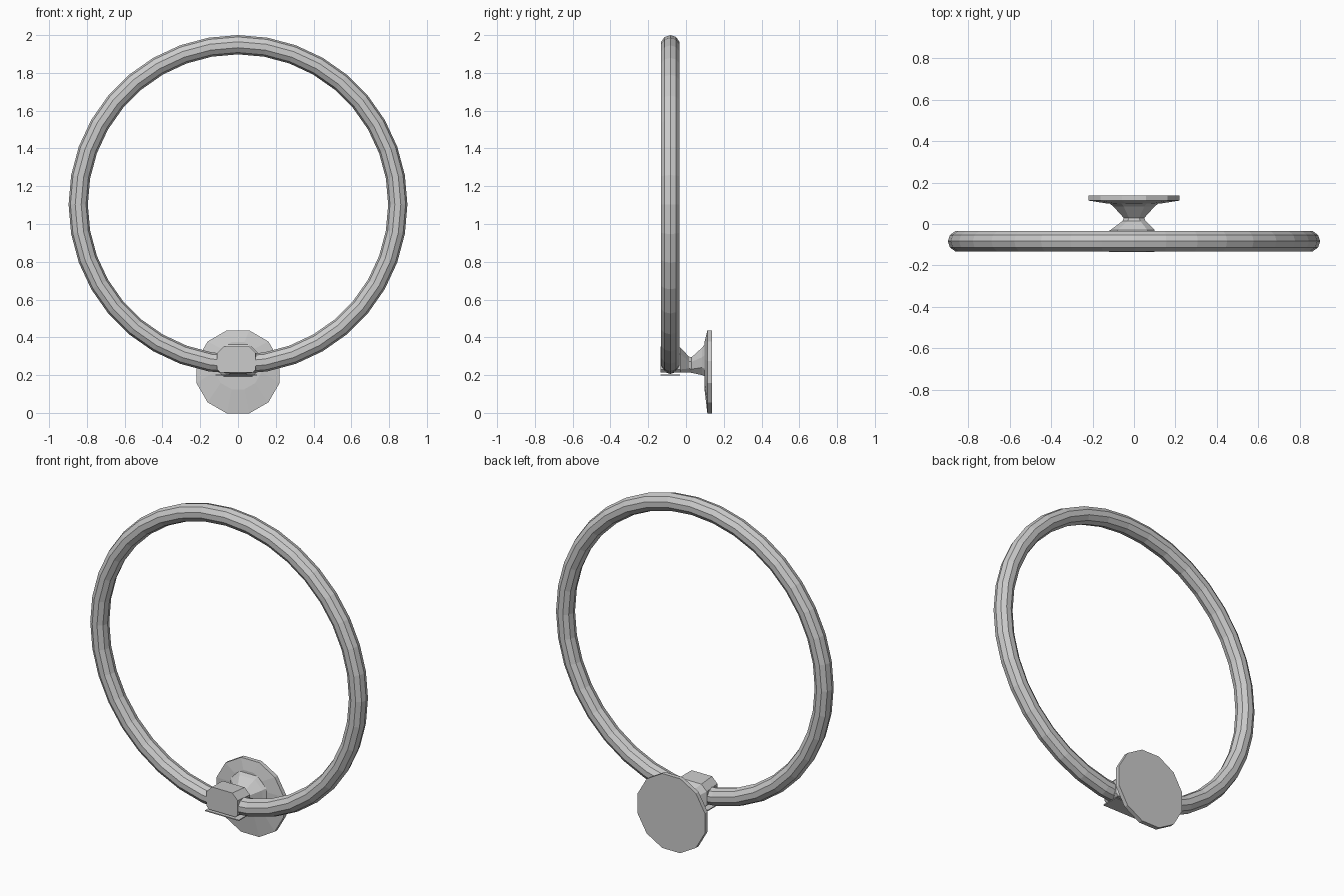
import bpy, bmesh, math

if "Cube" in bpy.data.objects:
    bpy.data.objects.remove(bpy.data.objects["Cube"])

TAU = 2 * math.pi


def loft(name, rings):
    """Join equal-length loops of points into a closed, flat-faced solid."""
    bm = bmesh.new()
    loops = [[bm.verts.new(p) for p in ring] for ring in rings]
    n = len(loops[0])
    for a, b in zip(loops, loops[1:]):
        for i in range(n):
            j = (i + 1) % n
            bm.faces.new((a[i], a[j], b[j], b[i]))
    bm.faces.new(loops[0])
    bm.faces.new(loops[-1])
    bmesh.ops.recalc_face_normals(bm, faces=bm.faces)
    mesh = bpy.data.meshes.new(name)
    bm.to_mesh(mesh)
    bm.free()
    obj = bpy.data.objects.new(name, mesh)
    bpy.context.collection.objects.link(obj)
    return obj


def disc(y, r, cz, n=12):
    """Polygon in the xz plane with flat sides at top, bottom, left and right."""
    k = r / math.cos(math.pi / n)
    return [(k * math.cos(TAU * (i + .5) / n), y, cz + k * math.sin(TAU * (i + .5) / n))
            for i in range(n)]


def octagon(y, x0, x1, z0, z1, top, bottom):
    """Rectangle in the xz plane with cut top and bottom corners."""
    return [(x0 + bottom, y, z0), (x1 - bottom, y, z0),
            (x1, y, z0 + bottom), (x1, y, z1 - top),
            (x1 - top, y, z1), (x0 + top, y, z1),
            (x0, y, z1 - top), (x0, y, z0 + bottom)]


# Large upright ring
bpy.ops.mesh.primitive_torus_add(
    major_segments=36, minor_segments=10, major_radius=0.846, minor_radius=0.051,
    location=(0, -0.083, 1.103), rotation=(math.pi / 2, 0, 0))
bpy.context.object.name = "towel_ring"

# Round wall plate, slightly dished toward the neck
loft("wall_plate", [disc(0.138, 0.22, 0.217), disc(0.113, 0.22, 0.217),
                    disc(0.098, 0.125, 0.25)])

# Waisted neck flaring into the holder block
loft("neck_and_holder", [
    octagon(0.105, -0.125, 0.125, 0.19, 0.37, 0.06, 0.04),
    octagon(0.085, -0.10, 0.10, 0.20, 0.345, 0.05, 0.04),
    octagon(0.03, -0.05, 0.05, 0.212, 0.295, 0.025, 0.02),
    octagon(0.015, -0.055, 0.055, 0.215, 0.298, 0.025, 0.02),
    octagon(-0.03, -0.115, 0.10, 0.215, 0.347, 0.035, 0.015),
    octagon(-0.136, -0.11, 0.093, 0.215, 0.352, 0.035, 0.015)])

# Thin strip under the holder
bpy.ops.mesh.primitive_cube_add(size=1, location=(-0.01, -0.083, 0.2))
strip = bpy.context.object
strip.name = "holder_underside_strip"
strip.scale = (0.22, 0.104, 0.006)
